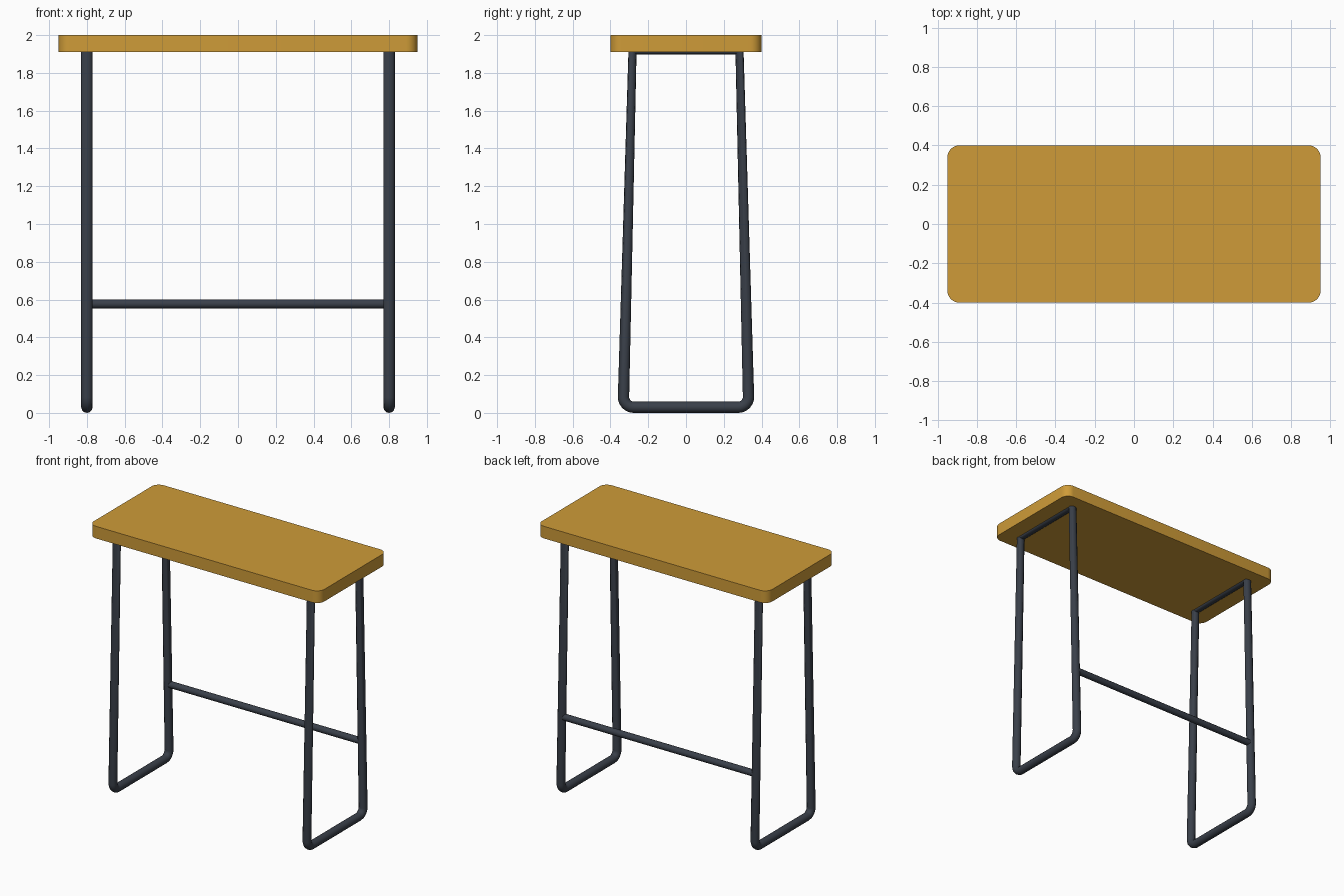
import bpy, bmesh, math
from mathutils import Matrix

if "Cube" in bpy.data.objects:
    bpy.data.objects.remove(bpy.data.objects["Cube"])


def material(name, rgb):
    m = bpy.data.materials.new(name)
    m.diffuse_color = (*rgb, 1)
    m.use_nodes = True
    m.node_tree.nodes["Principled BSDF"].inputs["Base Color"].default_value = m.diffuse_color
    return m


wood = material("warm_wood", (0.62, 0.33, 0.04))
steel = material("dark_steel", (0.042, 0.051, 0.068))


def smooth(ob):
    bpy.ops.object.select_all(action='DESELECT')
    ob.select_set(True)
    bpy.context.view_layer.objects.active = ob
    bpy.ops.object.shade_smooth_by_angle(angle=math.radians(40))


def tube(name, points, radius, cyclic):
    cu = bpy.data.curves.new(name, 'CURVE')
    cu.dimensions = '3D'
    cu.bevel_depth = radius
    cu.bevel_resolution = 4
    cu.use_fill_caps = not cyclic
    sp = cu.splines.new('POLY')
    sp.points.add(len(points) - 1)
    for p, co in zip(sp.points, points):
        p.co = (*co, 1)
    sp.use_cyclic_u = cyclic
    sp.use_smooth = True
    ob = bpy.data.objects.new(name, cu)
    bpy.context.collection.objects.link(ob)
    cu.materials.append(steel)
    bpy.ops.object.select_all(action='DESELECT')
    ob.select_set(True)
    bpy.context.view_layer.objects.active = ob
    bpy.ops.object.convert(target='MESH')
    smooth(bpy.context.object)


# Table top: slab with rounded vertical corners
bm = bmesh.new()
bmesh.ops.create_cube(bm, size=1, matrix=Matrix.Translation((0, 0, 1.955))
                      @ Matrix.Diagonal((1.9, 0.8, 0.09, 1)))
upright = [e for e in bm.edges
           if abs(e.verts[0].co.z - e.verts[1].co.z) > 0.05]
bmesh.ops.bevel(bm, geom=upright, offset=0.06, segments=8, profile=0.5,
                affect='EDGES')
me = bpy.data.meshes.new("table_top")
bm.to_mesh(me)
bm.free()
me.materials.append(wood)
top = bpy.data.objects.new("table_top", me)
bpy.context.collection.objects.link(top)
smooth(top)

# Leg frames: closed tapered loops, rounded at the floor, sharp under the top
R, CY, CZ = 0.055, 0.276, 0.085
half = [(CY + R * math.sin(a), CZ - R * math.cos(a))
        for a in (math.radians(88 * i / 8) for i in range(9))]
half.append((0.283, 1.92))
loop = half + [(-y, z) for y, z in reversed(half)]
for name, x in (("left_leg_frame", -0.8), ("right_leg_frame", 0.8)):
    tube(name, [(x, y, z) for y, z in loop], 0.03, True)

# Stretcher bar between the back legs
tube("back_stretcher", [(-0.8, 0.318, 0.577), (0.8, 0.318, 0.577)], 0.024, False)
